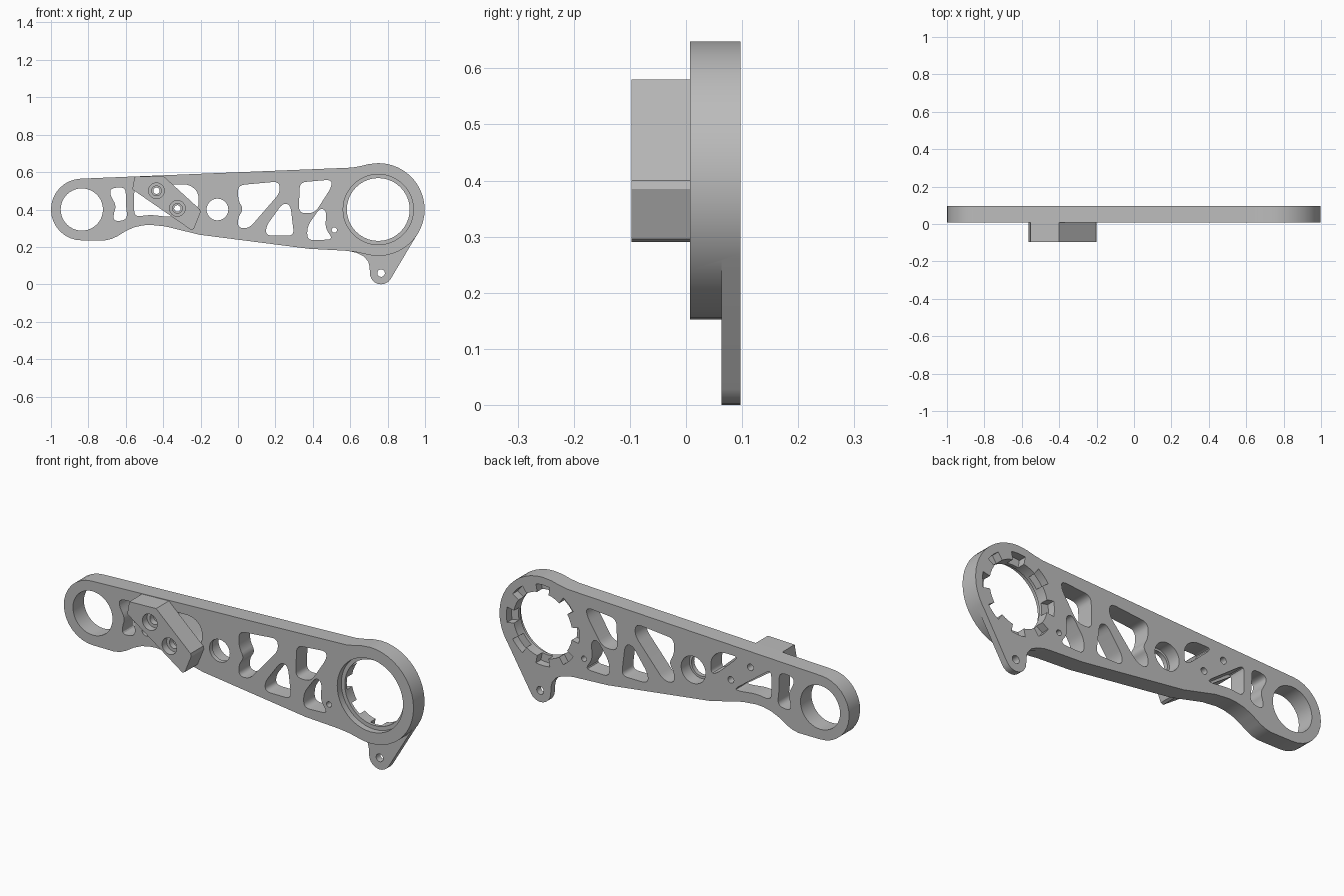
import bpy, bmesh
from math import cos, sin, pi, radians
from mathutils import Vector

cube = bpy.data.objects.get("Cube")
if cube:
    bpy.data.objects.remove(cube, do_unlink=True)

grey = bpy.data.materials.new("plain grey")
grey.use_nodes = True
COLOUR = (0.5, 0.5, 0.5, 1)
grey.diffuse_color = COLOUR
grey.node_tree.nodes["Principled BSDF"].inputs["Base Color"].default_value = COLOUR

FRONT, BACK = 0.007, 0.097      # faces of the arm plate
BIG, SMALL = (0.75, 0.4), (-0.835, 0.4)


def arc(centre, r, start, end, n):
    """Points along an arc, angles in degrees."""
    steps = [radians(start + (end - start) * i / n) for i in range(n + 1)]
    return [(centre[0] + r * cos(a), centre[1] + r * sin(a)) for a in steps]


def circle(centre, r, n=40):
    return arc(centre, r, 0, 360, n)[:-1]


def rounded(points, r, n=5):
    """Polygon with softened corners."""
    pts, out = [Vector(p) for p in points], []
    for i, p in enumerate(pts):
        a, b = pts[i - 1] - p, pts[(i + 1) % len(pts)] - p
        a = p + a.normalized() * min(r, a.length * 0.48)
        b = p + b.normalized() * min(r, b.length * 0.48)
        for k in range(n + 1):
            t = k / n
            out.append(tuple(a * (1 - t) ** 2 + p * 2 * t * (1 - t) + b * t * t))
    return out


def prism(name, profile, y0, y1):
    """Extrude an x-z profile from y0 to y1."""
    bm = bmesh.new()
    face = bm.faces.new([bm.verts.new((x, y0, z)) for x, z in profile])
    geom = bmesh.ops.extrude_face_region(bm, geom=[face])["geom"]
    verts = [v for v in geom if isinstance(v, bmesh.types.BMVert)]
    bmesh.ops.translate(bm, verts=verts, vec=(0, y1 - y0, 0))
    bmesh.ops.recalc_face_normals(bm, faces=bm.faces)
    mesh = bpy.data.meshes.new(name)
    bm.to_mesh(mesh)
    bm.free()
    mesh.materials.append(grey)
    obj = bpy.data.objects.new(name, mesh)
    bpy.context.collection.objects.link(obj)
    return obj


def combine(target, others, operation):
    """Apply booleans to target, then discard the tool objects."""
    for o in others:
        o.hide_render = True
        mod = target.modifiers.new("boolean", "BOOLEAN")
        mod.operation, mod.solver, mod.object = operation, "EXACT", o
    deps = bpy.context.evaluated_depsgraph_get()
    mesh = bpy.data.meshes.new_from_object(target.evaluated_get(deps))
    target.modifiers.clear()
    target.data = mesh
    for o in others:
        bpy.data.objects.remove(o, do_unlink=True)


def through(profile, y0=-0.2, y1=0.2):
    return prism("cutter", profile, y0, y1)


# Arm plate outline: small end, wavy underside, big end, straight top
underside = [(-0.71, 0.235), (-0.675, 0.243), (-0.645, 0.257), (-0.6, 0.285),
             (-0.555, 0.305), (-0.51, 0.315), (-0.47, 0.318), (-0.39, 0.31),
             (-0.205, 0.265), (0.38, 0.19), (0.57, 0.18), (0.63, 0.173)]
outline = (arc(SMALL, 0.165, 92, 270, 16) + underside
           + arc(BIG, 0.248, 255, 450, 24)
           + [(0.7, 0.643), (0.66, 0.633), (0.61, 0.624)])
arm = prism("arm_plate", outline, FRONT, BACK)

# Thin mounting tab under the big end
tab = prism("tab", arc((0.765, 0.06), 0.06, 180, 328, 10)
            + [(0.955, 0.262), (0.9, 0.24), (0.75, 0.175), (0.61, 0.2), (0.6, 0.177),
               (0.64, 0.166), (0.675, 0.148), (0.697, 0.12), (0.704, 0.09)],
            0.063, BACK)
combine(arm, [tab], "UNION")

# Lightening windows with rounded corners
windows = [
    [(-0.68, 0.515), (-0.6, 0.52), (-0.6, 0.43), (-0.59, 0.345),
     (-0.665, 0.335), (-0.665, 0.38), (-0.65, 0.42), (-0.685, 0.48)],
    [(-0.555, 0.52), (-0.555, 0.36), (-0.47, 0.372), (-0.37, 0.36), (-0.345, 0.365)],
    [(-0.37, 0.535), (-0.26, 0.535), (-0.21, 0.49), (-0.21, 0.41), (-0.24, 0.415)],
    [(0, 0.53), (0.22, 0.55), (0.225, 0.49), (0.06, 0.3),
     (0, 0.3), (0, 0.36), (0.03, 0.4), (0, 0.45)],
    [(0.24, 0.435), (0.28, 0.425), (0.3, 0.26), (0.15, 0.26), (0.15, 0.31)],
    [(0.33, 0.545), (0.5, 0.56), (0.5, 0.52), (0.41, 0.38), (0.325, 0.38)],
    [(0.37, 0.31), (0.44, 0.41), (0.475, 0.39), (0.465, 0.3), (0.51, 0.24), (0.37, 0.235)],
]
cutters = [through(rounded(w, 0.035)) for w in windows]

# Round holes: small end, stepped middle seat, tab, pin and big end
screws = [(-0.436, 0.5), (-0.324, 0.406)]
for centre, r in [(SMALL, 0.113), ((-0.11, 0.4), 0.058), ((0.765, 0.06), 0.02),
                  ((0.515, 0.29), 0.014), (BIG, 0.168)] + [(s, 0.017) for s in screws]:
    cutters.append(through(circle(centre, r)))
cutters.append(through(circle((-0.11, 0.4), 0.07), 0.03, 0.2))
cutters.append(through(circle(BIG, 0.188, 48), -0.2, 0.04))

# Bayonet notches around the rear of the big hole
for i in range(8):
    mid = i * 45
    notch = arc(BIG, 0.208, mid - 11, mid + 11, 5) + arc(BIG, 0.14, mid + 11, mid - 11, 2)
    cutters.append(through(notch, 0.056, 0.2))
combine(arm, cutters, "DIFFERENCE")

# Slanted block on the front with two counterbored screw holes
block = prism("clamp_block", [(-0.565, 0.508), (-0.553, 0.575), (-0.4, 0.58),
                              (-0.203, 0.4), (-0.2, 0.385), (-0.236, 0.296), (-0.25, 0.29)],
              -0.097, FRONT)
bores = []
for s in screws:
    bores += [through(circle(s, 0.042), -0.2, -0.06),
              through(circle(s, 0.026), -0.2, -0.03),
              through(circle(s, 0.017))]
combine(block, bores, "DIFFERENCE")

# Smooth curved walls, keep edges crisp
for obj in (arm, block):
    bpy.ops.object.select_all(action="DESELECT")
    obj.select_set(True)
    bpy.context.view_layer.objects.active = obj
    bpy.ops.object.shade_smooth_by_angle(angle=radians(25))
